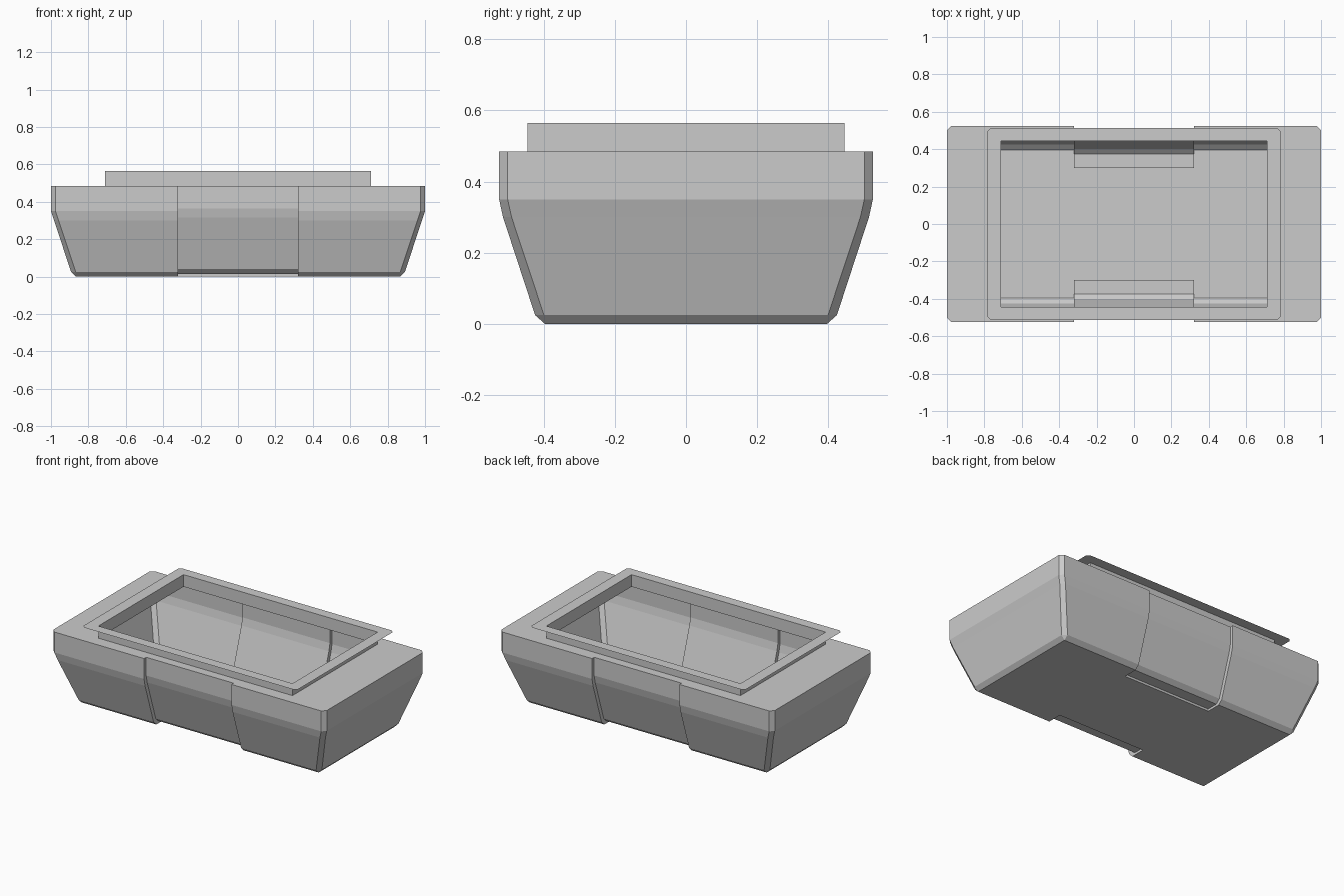
import bpy, bmesh

if "Cube" in bpy.data.objects:
    bpy.data.objects.remove(bpy.data.objects["Cube"])

M, D, DZ = 0.32, 0.022, 0.015      # half width, depth and lift of the recessed middle
OX, OY = 0.71, 0.445               # half size of the opening
TOP, RIM = 0.485, 0.565
STEP = 0.30                        # inner end of the underside recess


def make_object(name, bm):
    mesh = bpy.data.meshes.new(name)
    bm.to_mesh(mesh)
    bm.free()
    obj = bpy.data.objects.new(name, mesh)
    bpy.context.collection.objects.link(obj)
    return obj


def outline(x, y, c):
    """Rectangle with chamfered corners, counter-clockwise."""
    return [(x, -y + c), (x, y - c), (x - c, y), (-x + c, y),
            (-x, y - c), (-x, -y + c), (-x + c, -y), (x - c, -y)]


def body_ring(bm, z, x, y, c, dz):
    o = outline(x, y, c)
    pts = [(*p, z) for p in o[:3]]
    pts += [(M, y, z), (M, y - D, z + dz), (-M, y - D, z + dz), (-M, y, z)]
    pts += [(*p, z) for p in o[3:7]]
    pts += [(-M, -y, z), (-M, -y + D, z + dz), (M, -y + D, z + dz), (M, -y, z)]
    pts += [(*o[7], z)]
    return [bm.verts.new(p) for p in pts]


def bridge(bm, a, b):
    n = len(a)
    for i in range(n):
        j = (i + 1) % n
        bm.faces.new((a[i], a[j], b[j], b[i]))


# tub: hollow shell lofted through its height levels
bm = bmesh.new()
levels = [(0, 0.868, 0.396, 0, DZ), (0.025, 0.893, 0.424, 0.025, DZ),
          (0.30, 0.983, 0.514, 0.024, DZ), (0.35, 1.0, 0.525, 0.024, DZ),
          (TOP, 1.0, 0.525, 0.024, 0)]
rings = [body_ring(bm, *lv) for lv in levels]
for a, b in zip(rings, rings[1:]):
    bridge(bm, a, b)

# underside with a shallow recess on each long side
r = rings[0]
floor = []
for k, s in ((0, 1), (8, -1)):
    p, q, u, v = r[k + 3:k + 7]
    lo = [bm.verts.new((s * sx * M, s * STEP, 0)) for sx in (1, -1)]
    hi = [bm.verts.new((s * sx * M, s * STEP, DZ)) for sx in (1, -1)]
    bm.faces.new((q, u, hi[1], hi[0]))
    bm.faces.new((p, q, hi[0], lo[0]))
    bm.faces.new((u, v, lo[1], hi[1]))
    bm.faces.new((lo[0], hi[0], hi[1], lo[1]))
    floor += r[k:k + 4] + lo + r[k + 6:k + 8]
bm.faces.new(floor[::-1])

# deck around the opening
hole = [bm.verts.new((x, y, TOP)) for x, y in
        ((OX, -OY), (OX, OY), (-OX, OY), (-OX, -OY))]
edges = []
for loop in (rings[-1], hole):
    for a, b in zip(loop, loop[1:] + loop[:1]):
        edges.append(bm.edges.get((a, b)) or bm.edges.new((a, b)))
bmesh.ops.triangle_fill(bm, use_beauty=True, edges=edges, normal=(0, 0, 1))
bmesh.ops.remove_doubles(bm, verts=bm.verts[:], dist=1e-5)
bmesh.ops.recalc_face_normals(bm, faces=bm.faces[:])
if min(bm.faces, key=lambda f: f.calc_center_median().z).normal.z > 0:
    bmesh.ops.reverse_faces(bm, faces=bm.faces[:])
make_object("tub", bm)

# collar: thin upright wall with a flat flange on top
bm = bmesh.new()
corners = [p for p in outline(OX, OY, 0)]
low = [bm.verts.new((*p, TOP)) for p in corners]
mid = [bm.verts.new((*p, RIM)) for p in corners]
out = [bm.verts.new((*p, RIM)) for p in outline(0.785, 0.512, 0.018)]
n = len(low)
for i in range(n):
    j = (i + 1) % n
    bm.faces.new((low[j], low[i], mid[i], mid[j]))
    bm.faces.new((mid[j], mid[i], out[i], out[j]))
bmesh.ops.remove_doubles(bm, verts=bm.verts[:], dist=1e-5)
make_object("collar", bm)
